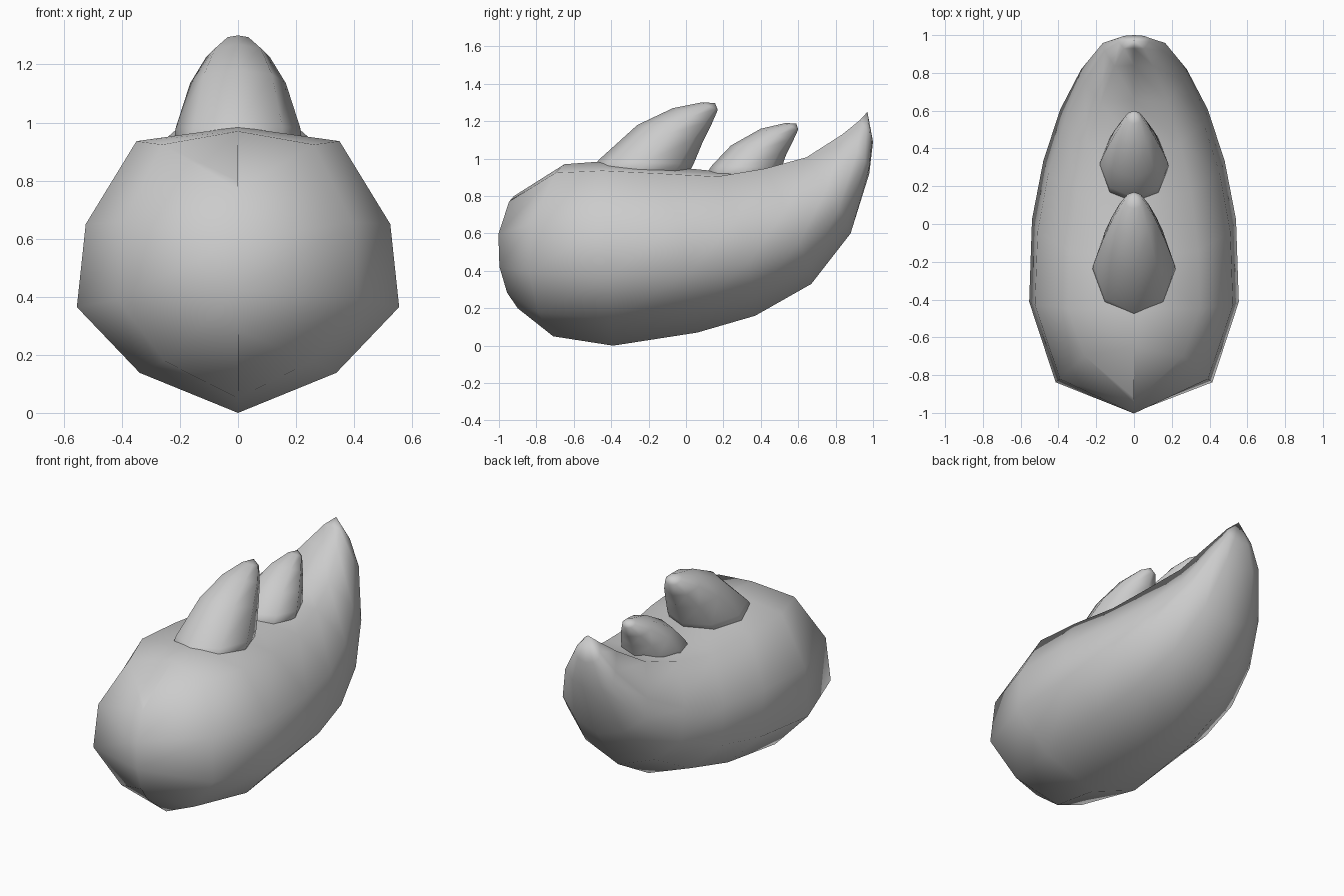
import bpy, bmesh, math

if "Cube" in bpy.data.objects:
    bpy.data.objects.remove(bpy.data.objects["Cube"])


def loft(name, rings, tip=None):
    # Skin a list of equal-length vertex rings, close both ends
    bm = bmesh.new()
    vr = [[bm.verts.new(p) for p in r] for r in rings]
    n = len(vr[0])
    for a, b in zip(vr, vr[1:]):
        for i in range(n):
            j = (i + 1) % n
            bm.faces.new((a[i], a[j], b[j], b[i]))
    bm.faces.new(vr[0])
    if tip:
        t = bm.verts.new(tip)
        for i in range(n):
            bm.faces.new((vr[-1][i], vr[-1][(i + 1) % n], t))
    bmesh.ops.remove_doubles(bm, verts=bm.verts, dist=0.0005)
    bmesh.ops.recalc_face_normals(bm, faces=bm.faces)
    me = bpy.data.meshes.new(name)
    bm.to_mesh(me)
    bm.free()
    me.polygons.foreach_set("use_smooth", [True] * len(me.polygons))
    ob = bpy.data.objects.new(name, me)
    bpy.context.collection.objects.link(ob)
    return ob


def body_ring(by, bz, ty, tz, w, bow, rim):
    # Ten-sided section from bottom point to top point
    half = [(0, 0, 0), (.14, .61, .6), (.37, 1, 1), (.66, .945, 1),
            (rim, .63, .3), (1, 0, 0)]
    pts = [(k * w, by + (ty - by) * f + bow * m, bz + (tz - bz) * f)
           for f, k, m in half]
    return pts + [(-x, y, z) for x, y, z in pts[-2:0:-1]]


def spike_ring(fy, fz, ky, kz, w):
    # Eight-sided oval between front and back points
    out = []
    for i in range(8):
        a = i * math.tau / 8
        t = (1 - math.cos(a)) / 2
        out.append((w * math.sin(a), fy + (ky - fy) * t, fz + (kz - fz) * t))
    return out


# Body: bottom y,z / top y,z / half width / forward bow / rim height
sections = [
    (-.90, .20, -.92, .80, 0, -.09, .95),
    (-.71, .05, -.65, .97, .415, -.15, .95),
    (-.39, .00, -.45, .985, .555, 0, .95),
    (.06, .07, -.17, .965, .54, .05, .95),
    (.37, .16, .14, .935, .48, .05, .96),
    (.67, .33, .42, .935, .39, .03, 1.02),
    (.88, .60, .66, .97, .28, .02, 1.10),
    (.98, .92, .84, 1.11, .165, .03, 1.10),
    (1.0, 1.09, .93, 1.20, .085, .01, 1.05),
]
loft("body", [body_ring(*s) for s in sections], (0, .97, 1.25))

# Back spikes: front y,z / rear y,z / half width
large = [(-.53, .90, -.01, .88, .225), (-.47, .99, .04, .97, .215),
         (-.26, 1.18, .09, 1.09, .165), (-.07, 1.27, .135, 1.18, .11),
         (.08, 1.30, .17, 1.26, .05)]
small = [(.08, .88, .47, .86, .185), (.14, .965, .51, .95, .18),
         (.24, 1.07, .535, 1.02, .15), (.40, 1.16, .57, 1.09, .095),
         (.53, 1.19, .60, 1.155, .042)]
loft("large_spike", [spike_ring(*r) for r in large], (0, .155, 1.298))
loft("small_spike", [spike_ring(*r) for r in small], (0, .59, 1.188))
